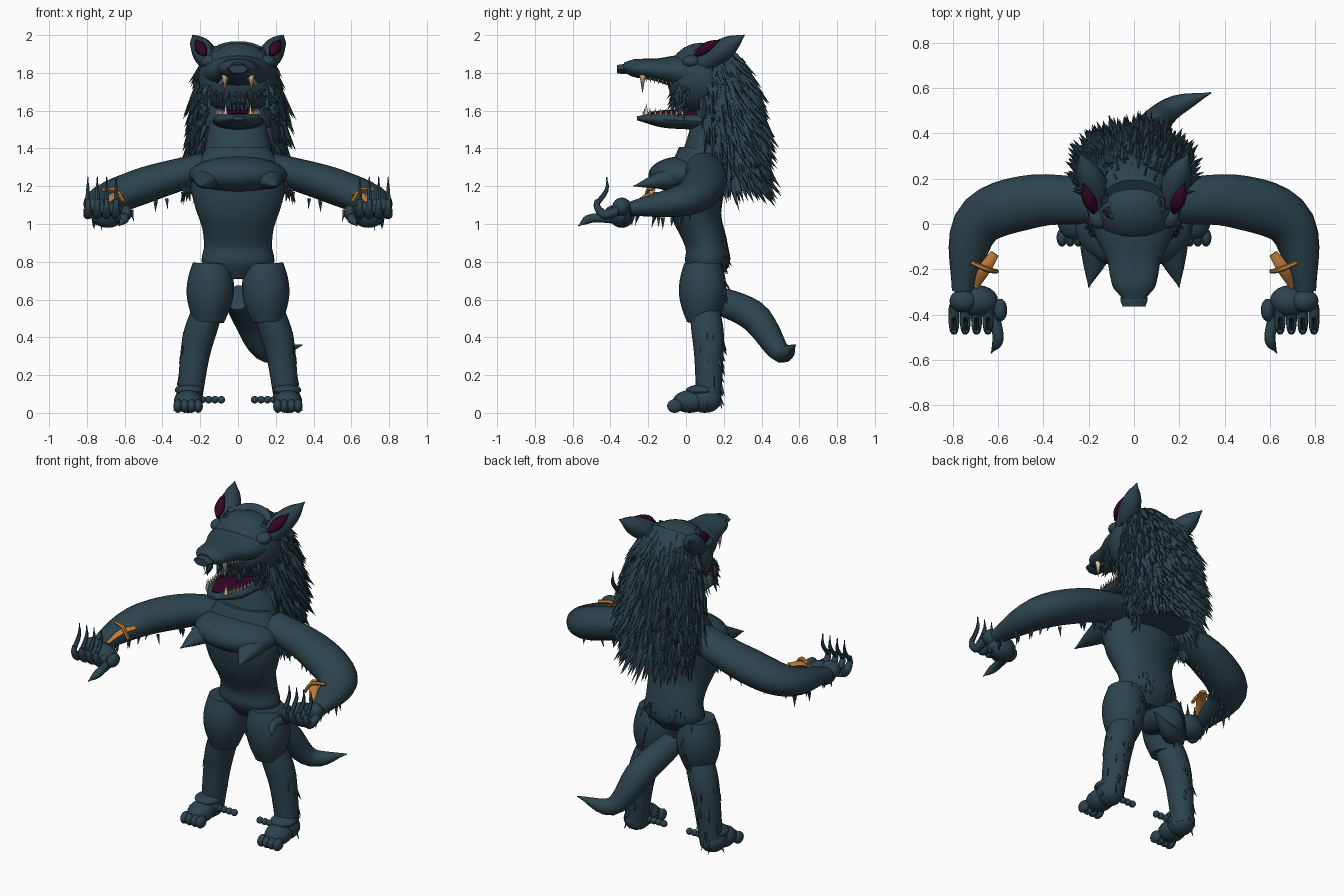
import bpy
import bmesh
import random
from math import cos, sin, pi, tau, radians, sqrt
from mathutils import Vector, Matrix

random.seed(4)
cube = bpy.data.objects.get("Cube")
if cube:
    bpy.data.objects.remove(cube, do_unlink=True)

SIDE, BACK, UP = Vector((1, 0, 0)), Vector((0, 1, 0)), Vector((0, 0, 1))


def material(name, red, green, blue):
    mat = bpy.data.materials.new(name)
    mat.use_nodes = True
    mat.diffuse_color = (red, green, blue, 1)
    shader = next(node for node in mat.node_tree.nodes if node.type == 'BSDF_PRINCIPLED')
    shader.inputs["Base Color"].default_value = mat.diffuse_color
    return mat


FUR = material("slate fur", .025, .056, .075)
FLESH = material("dark plum flesh", .035, .002, .017)
IVORY = material("ivory", .75, .6, .4)
GOLD = material("bronze gold", .5, .2, .04)


def finish(name, bm, mat=FUR, mirror=False, smooth=True):
    bmesh.ops.recalc_face_normals(bm, faces=bm.faces[:])
    mesh = bpy.data.meshes.new(name)
    bm.to_mesh(mesh)
    bm.free()
    mesh.materials.append(mat)
    part = bpy.data.objects.new(name, mesh)
    bpy.context.collection.objects.link(part)
    if smooth:
        bpy.ops.object.select_all(action='DESELECT')
        part.select_set(True)
        bpy.context.view_layer.objects.active = part
        bpy.ops.object.shade_smooth_by_angle(angle=radians(45))
    if mirror:
        part.modifiers.new("mirror", 'MIRROR').use_mirror_merge = False


def spline(values, t):
    """Smooth curve through evenly timed numbers or vectors."""
    padded = [values[0] * 2 - values[1], *values, values[-1] * 2 - values[-2]]
    f = t * (len(values) - 1)
    i = min(int(f), len(values) - 2)
    f -= i
    a, b, c, d = padded[i:i + 4]
    return b + ((c - a) + ((a * 2 - b * 5 + c * 4 - d) + (b * 3 - a - c * 3 + d) * f) * f) * f / 2


def add_tube(bm, path, widths, flat=1, ref=UP, sides=20, steps=16):
    """Elliptical loft along a path, its half widths spread evenly."""
    path = [Vector(point) for point in path]
    centres = [spline(path, i / steps) for i in range(steps + 1)]
    rings = []
    for i, centre in enumerate(centres):
        along = centres[min(i + 1, steps)] - centres[max(i - 1, 0)]
        across = ref.cross(along).normalized()
        over = along.cross(across).normalized()
        width = max(spline(widths, i / steps), .003)
        angles = [tau * k / sides for k in range(sides)]
        rings.append([bm.verts.new(centre + (across * cos(a) + over * sin(a) * flat) * width)
                      for a in angles])
    for ring, following in zip(rings, rings[1:]):
        for k in range(sides):
            bm.faces.new((ring[k - 1], ring[k], following[k], following[k - 1]))
    bm.faces.new(rings[0])
    bm.faces.new(rings[-1])


def tube(name, path, widths, mat=FUR, mirror=False, **options):
    bm = bmesh.new()
    add_tube(bm, path, widths, **options)
    finish(name, bm, mat, mirror)


def add_ball(bm, centre, size):
    place = Matrix.Translation(centre) @ Matrix.Diagonal((*size, 1))
    bmesh.ops.create_uvsphere(bm, u_segments=20, v_segments=12, radius=1, matrix=place)


def add_spike(bm, base, step, radius, sides=4):
    """Pointed cone from a base point along a step vector."""
    turn = step.to_track_quat('Z', 'Y').to_matrix().to_4x4()
    bmesh.ops.create_cone(bm, cap_ends=True, segments=sides, radius1=radius, radius2=0,
                          depth=step.length, matrix=Matrix.Translation(base + step / 2) @ turn)


def jitter(amount):
    return Vector([random.uniform(-amount, amount) for axis in range(3)])


def add_tufts(bm, path, widths, outward, count, length=.06):
    """Scatter fur tufts over one side of a limb."""
    path = [Vector(point) for point in path]
    for tuft in range(count):
        t = random.random()
        normal = (outward + jitter(.5)).normalized()
        base = spline(path, t) + normal * spline(widths, t) * .9
        step = (normal * .5 - UP + jitter(.2)).normalized()
        add_spike(bm, base, step * length * random.uniform(.6, 1.2), length / 5)


# Torso leaning forward into a heavy chest, and neck
bm = bmesh.new()
add_tube(bm, [(0, .11, .71), (0, .11, .88), (0, .05, 1.1), (0, .07, 1.4)],
         [.1, .19, .18, .19, .23, .25, .17], flat=.62, ref=BACK, sides=28)
add_ball(bm, (0, -.01, 1.26), (.26, .19, .1))
finish("torso", bm)
tube("chest_points", [(.14, 0, 1.26), (.2, -.28, 1.2)], [.09, .08, .045, 0],
     flat=.7, mirror=True)
tube("neck", [(0, .1, 1.3), (0, .17, 1.7)], [.2, .16, .16], flat=.7, ref=BACK)

# Head with long snout and open jaw
bm = bmesh.new()
add_ball(bm, (0, .08, 1.77), (.21, .18, .19))
add_tube(bm, [(0, .05, 1.8), (0, -.2, 1.82), (0, -.33, 1.83)],
         [.2, .17, .12, .105, .09, .05], flat=.5)
finish("head", bm)
tube("nose", [(0, -.3, 1.82), (0, -.365, 1.82)], [.05, .06, .05], flat=.5, sides=6)
tube("lower_jaw", [(0, .14, 1.54), (0, -.26, 1.56)], [.14, .13, .12, .03], flat=.35)
tube("mouth_floor", [(0, .06, 1.58), (0, -.23, 1.585)], [.09, .09, .02], FLESH, flat=.25)

# Teeth in two rows, with larger front fangs
bm = bmesh.new()
for i in range(8):
    back = i / 7
    out = .06 + .05 * sqrt(back)
    lower = Vector((out, -.22 + back * .2, 1.58))
    upper = Vector((out * .9, -.21 + back * .15, 1.78 - back * .03))
    add_spike(bm, lower, UP * .035, .008, sides=6)
    add_spike(bm, upper, UP * -.03, .007, sides=6)
add_spike(bm, Vector((.07, -.23, 1.79)), UP * -.1, .017, sides=8)
add_spike(bm, Vector((.065, -.21, 1.58)), UP * .06, .011, sides=8)
finish("teeth", bm, IVORY, mirror=True)

# Swept-back ears and brows
tube("ears", [(.13, .06, 1.83), (.24, .31, 2)], [.05, .06, .062, .045, 0],
     mirror=True, sides=8)
tube("inner_ears", [(.175, .05, 1.895), (.225, .18, 1.975)], [.01, .03, .025, 0], FLESH,
     mirror=True, sides=8)
bm = bmesh.new()
add_ball(bm, (.15, .03, 1.86), (.05, .05, .035))
finish("brows", bm, mirror=True)


# Mane: a solid core covered in layered spikes
def mane_centre(t):
    return BACK * (.12 + .15 * sqrt(t)) + UP * (1.92 - .72 * t)


def mane_width(t):
    return .235 * sqrt(sin(pi * (.1 + .75 * t)))


levels = [i / 8 for i in range(9)]
tube("mane_core", [mane_centre(t) for t in levels], [mane_width(t) for t in levels],
     flat=.68, ref=BACK)
bm = bmesh.new()
rows, columns = 24, 30
for row in range(rows):
    t = row / rows
    for column in range(columns):
        angle = radians(-50) + radians(280) * (column + random.random()) / columns
        normal = Vector((cos(angle), sin(angle), 0))
        reach = Vector((cos(angle), sin(angle) * .68, 0)) * mane_width(t)
        step = normal * random.uniform(.2, .55) + BACK * .3 - UP * (.55 + .35 * min(1, t * 5))
        add_spike(bm, mane_centre(t) + reach + jitter(.015),
                  step.normalized() * random.uniform(.08, .17), .02)
finish("mane_spikes", bm, smooth=False)

# Arms and legs
ARM = ([(.17, .1, 1.3), (.45, .1, 1.22), (.69, 0, 1.13), (.76, -.3, 1.08)],
       [.1, .11, .12, .115, .09, .045])
THIGH = ([(.14, .09, .79), (.155, .085, .48)], [.1, .12, .125, .11, .08])
SHIN = ([(.16, .1, .55), (.22, .12, .35), (.26, .12, .05)], [.08, .085, .075, .065])
tube("arms", *ARM, mirror=True, flat=.8)
tube("thighs", *THIGH, mirror=True, ref=BACK)
tube("shins", *SHIN, mirror=True, ref=BACK)

# Hands: palm, curled fingers with slim upright claws, and thumb
bm = bmesh.new()
add_ball(bm, (.69, -.34, 1.05), (.09, .07, .07))
add_ball(bm, (.755, -.34, 1.09), (.06, .05, .05))
add_ball(bm, (.59, -.38, 1.06), (.03, .05, .04))
for finger in range(4):
    root = Vector((.645 + finger * .05, -.36, 1.07))
    bend = root + UP * .02 - BACK * .11
    knuckle = root - BACK * .07 - UP * .02
    tip = bend + UP * .16 + BACK * .05
    add_tube(bm, [root, knuckle, bend, bend + UP * .04], [.024, .025, .018, .012],
             ref=SIDE, sides=10)
    add_tube(bm, [bend + UP * .02, bend + UP * .09 + BACK * .05, tip], [.014, .011, 0],
             ref=SIDE, sides=6, steps=6)
add_tube(bm, [(.63, -.37, 1.03), (.6, -.5, 1.03), (.63, -.57, .99)],
         [.03, .025, .022, 0], sides=10)
finish("hands", bm, mirror=True)

# Gold forearm ornaments: blade with crossbar
bm = bmesh.new()
add_tube(bm, [(.615, -.13, 1.16), (.66, -.2, 1.15), (.7, -.28, 1.1)], [.02, .027, .012],
         flat=.5, sides=6)
add_tube(bm, [(.605, -.21, 1.12), (.65, -.2, 1.18), (.72, -.17, 1.18)],
         [.01, .012, .01], sides=6)
finish("arm_ornaments", bm, GOLD, mirror=True)

# Feet: heel, instep, ankle ruff, toes and beaded dewclaw
bm = bmesh.new()
add_ball(bm, (.26, .1, .07), (.075, .09, .07))
add_ball(bm, (.265, .02, .06), (.075, .09, .06))
add_ball(bm, (.26, .08, .12), (.075, .08, .03))
for i in range(4):
    add_ball(bm, (.21 + i * .036, -.06, .036), (.024, .04, .036))
    add_ball(bm, (.19 - i * .034, .09, .07), (.02, .02, .02))
finish("feet", bm, mirror=True)

# Tail swinging to one side, with an upturned tip
tube("tail", [(0, .14, .61), (.05, .36, .51), (.15, .5, .32), (.34, .58, .36)],
     [.07, .08, .08, .06, .04, 0], sides=14)

# Loose fur on limbs, cheeks, throat and hips
bm = bmesh.new()
add_tufts(bm, *ARM, -UP - BACK * .5, 26)
add_tufts(bm, *THIGH, UP * .5 + BACK, 12)
add_tufts(bm, *SHIN, BACK, 18)
add_tufts(bm, *SHIN, SIDE, 9)
add_tufts(bm, [(.02, .11, .84), (.1, .11, .84)], [.11, .11], BACK, 24)
add_tufts(bm, [(.1, .05, 1.72), (.1, .05, 1.63)], [.12, .12], SIDE - BACK, 50)
add_tufts(bm, [(0, .05, 1.7), (.1, .05, 1.64)], [.13, .13], -BACK, 24)
add_tufts(bm, [(0, .15, 1.47), (.1, .15, 1.44)], [.1, .08], -BACK, 20)
add_tufts(bm, [(.2, .06, 1.27), (.24, .1, 1.22)], [.07, .06], SIDE - UP, 24, .08)
finish("fur_tufts", bm, mirror=True, smooth=False)
